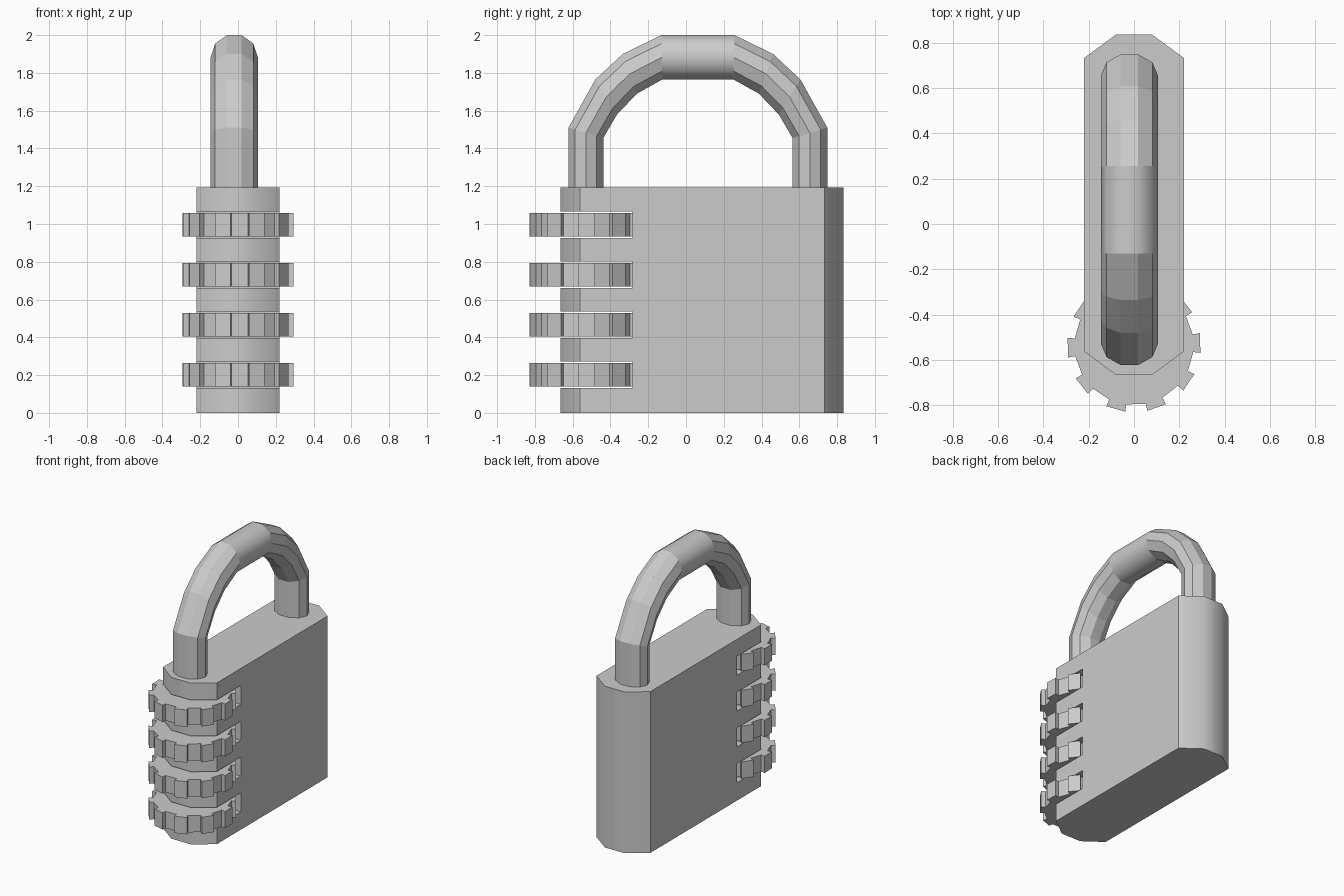
import bpy, bmesh
from math import sin, cos, radians, pi

if "Cube" in bpy.data.objects:
    bpy.data.objects.remove(bpy.data.objects["Cube"])


def make_object(name, bm):
    bmesh.ops.recalc_face_normals(bm, faces=bm.faces[:])
    mesh = bpy.data.meshes.new(name)
    bm.to_mesh(mesh)
    bm.free()
    ob = bpy.data.objects.new(name, mesh)
    bpy.context.collection.objects.link(ob)
    return ob


def prism(bm, outline, z0, z1):
    face = bm.faces.new([bm.verts.new((x, y, z0)) for x, y in outline])
    top = bmesh.ops.extrude_face_region(bm, geom=[face])["geom"]
    verts = [v for v in top if isinstance(v, bmesh.types.BMVert)]
    bmesh.ops.translate(bm, verts=verts, vec=(0, 0, z1 - z0))


WHEEL_Z = [0.202 + 0.265 * i for i in range(4)]

# Body: chamfered outline
half = [(0.08, -0.665), (0.22, -0.562), (0.22, 0.732), (0.08, 0.835)]
bm = bmesh.new()
prism(bm, half + [(-x, y) for x, y in reversed(half)], 0, 1.193)
body = make_object("lock_body", bm)

# Slots cut through the front of the body for the wheels
bm = bmesh.new()
for z in WHEEL_Z:
    prism(bm, [(-0.4, -0.9), (0.4, -0.9), (0.4, -0.282), (-0.4, -0.282)], z - 0.07, z + 0.07)
cutter = make_object("slot_cutter", bm)
cutter.hide_render = True
mod = body.modifiers.new("slots", 'BOOLEAN')
mod.operation = 'DIFFERENCE'
mod.solver = 'EXACT'
mod.object = cutter
bpy.context.view_layer.objects.active = body
body.select_set(True)
bpy.ops.object.modifier_apply(modifier=mod.name)
bpy.data.objects.remove(cutter)
bpy.ops.object.shade_smooth_by_angle(angle=radians(40))

# Number wheels with ten teeth
outline = []
for i in range(10):
    a = 36 * i + 2
    for da, r in ((-8.5, 0.263), (-8.5, 0.295), (8.5, 0.295), (8.5, 0.263)):
        t = radians(a + da)
        outline.append((r * cos(t), -0.535 + r * sin(t)))
for i, z in enumerate(WHEEL_Z):
    bm = bmesh.new()
    prism(bm, outline, z - 0.062, z + 0.062)
    make_object(f"number_wheel_{i + 1}", bm)

# Shackle: ten-sided rings lofted between outer and inner edge points (y, z)
left = [((-0.622, 1.15), (-0.438, 1.15)), ((-0.622, 1.51), (-0.438, 1.455)),
        ((-0.48, 1.765), (-0.365, 1.58)), ((-0.335, 1.90), (-0.26, 1.69)),
        ((-0.13, 2.0), (-0.125, 1.765))]
MID = 0.063
right = [tuple((2 * MID - y, z) for y, z in pair) for pair in reversed(left)]
bm = bmesh.new()
rings = []
for (yo, zo), (yi, zi) in left + right:
    ring = []
    for k in range(10):
        a = 2 * pi * k / 10
        t = 0.5 + 0.5 * sin(a) / sin(radians(72))
        ring.append(bm.verts.new((-0.02 + 0.125 * cos(a),
                                  yi + (yo - yi) * t, zi + (zo - zi) * t)))
    rings.append(ring)
for j in range(len(rings) - 1):
    for k in range(10):
        n = (k + 1) % 10
        f = bm.faces.new((rings[j][k], rings[j][n], rings[j + 1][n], rings[j + 1][k]))
        f.smooth = j == len(left) - 1
bm.faces.new(rings[0])
bm.faces.new(rings[-1])
make_object("shackle", bm)
